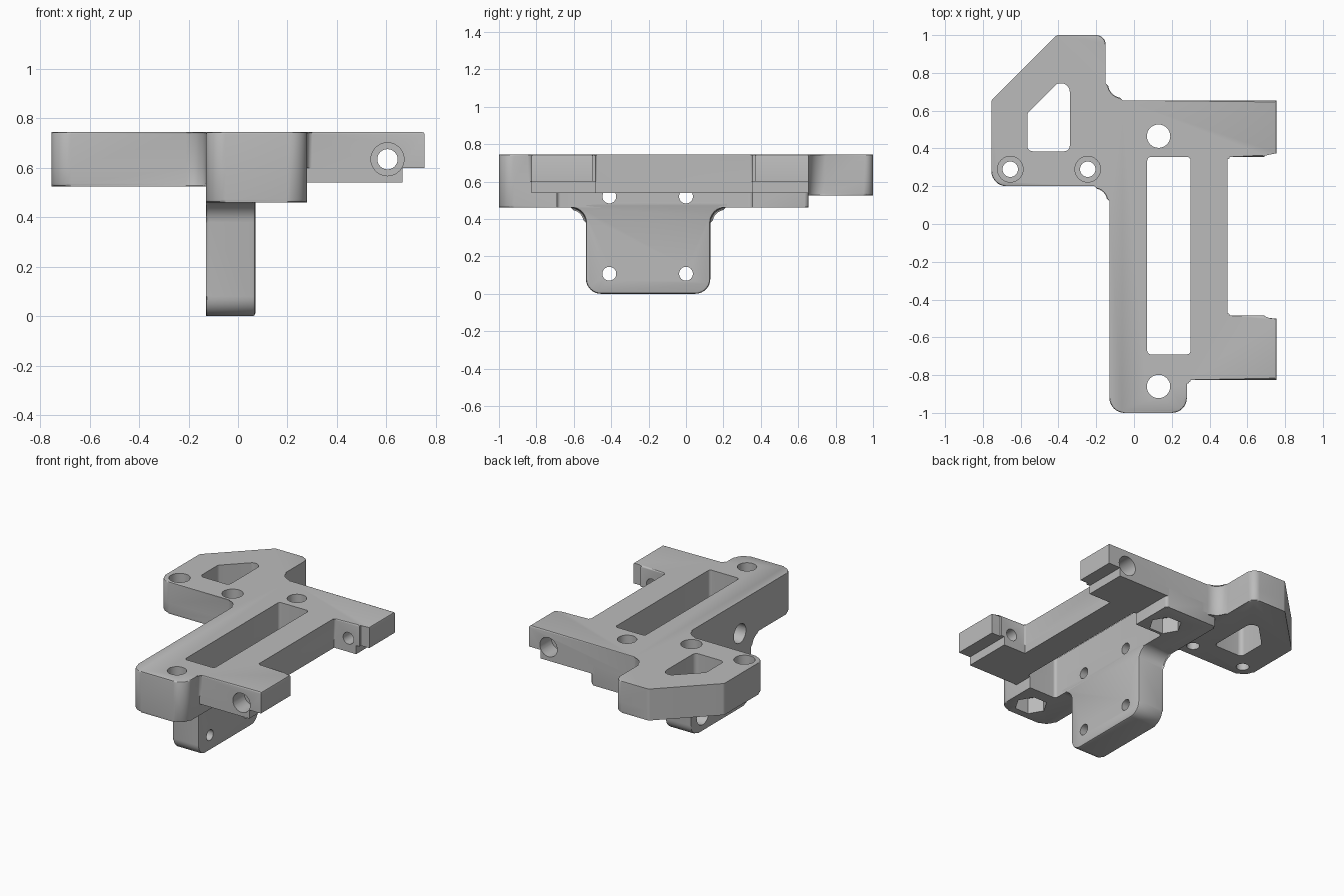
import bpy, bmesh, math
from mathutils import Vector, Matrix

cube = bpy.data.objects.get("Cube")
if cube:
    bpy.data.objects.remove(cube, do_unlink=True)

grey = bpy.data.materials.new("plain grey")
grey.use_nodes = True
grey.diffuse_color = (0.5, 0.5, 0.5, 1)
grey.node_tree.nodes["Principled BSDF"].inputs["Base Color"].default_value = (0.5, 0.5, 0.5, 1)

TOP, SPLIT, OUT = 0.745, 0.6, 0.9


def fillet(corners, steps=8):
    """Round each corner (a, b, radius) of a closed outline."""
    out = []
    n = len(corners)
    for i, c in enumerate(corners):
        p = Vector(c[:2])
        r = c[2] if len(c) > 2 else 0
        if not r:
            out.append(p)
            continue
        u = (Vector(corners[i - 1][:2]) - p).normalized()
        v = (Vector(corners[(i + 1) % n][:2]) - p).normalized()
        half = u.angle(v) / 2
        centre = p + (u + v).normalized() * (r / math.sin(half))
        start = p + u * (r / math.tan(half)) - centre
        sweep = math.pi - 2 * half
        if u.x * v.y - u.y * v.x > 0:
            sweep = -sweep
        for k in range(steps + 1):
            out.append(centre + Matrix.Rotation(sweep * k / steps, 2) @ start)
    return out


def prism(name, points, lo, hi, axis="Z", bevel_lo=0, bevel_hi=0):
    """Extrude an outline along an axis, optionally rounding the end edges."""
    place = {"Z": lambda a, b, h: (a, b, h),
             "X": lambda a, b, h: (h, a, b),
             "Y": lambda a, b, h: (b, h, a)}[axis]
    bm = bmesh.new()
    low = [bm.verts.new(place(p[0], p[1], lo)) for p in points]
    high = [bm.verts.new(place(p[0], p[1], hi)) for p in points]
    n = len(points)
    for i in range(n):
        j = (i + 1) % n
        bm.faces.new((low[i], low[j], high[j], high[i]))
    bottom = bm.faces.new(low[::-1])
    top = bm.faces.new(high)
    for face, width in ((bottom, bevel_lo), (top, bevel_hi)):
        if width:
            bmesh.ops.bevel(bm, geom=list(face.edges), offset=width, segments=2,
                            profile=0.5, affect="EDGES")
    bmesh.ops.recalc_face_normals(bm, faces=bm.faces)
    mesh = bpy.data.meshes.new(name)
    bm.to_mesh(mesh)
    bm.free()
    mesh.materials.append(grey)
    obj = bpy.data.objects.new(name, mesh)
    bpy.context.collection.objects.link(obj)
    return obj


def rod(name, a, b, radius, lo, hi, axis="Z", sides=32):
    turn = math.tau / sides
    ring = [(a + radius * math.cos(turn * k), b + radius * math.sin(turn * k)) for k in range(sides)]
    return prism(name, ring, lo, hi, axis)


# Upper plate with the full plan outline
wing_edge = [(-0.15, 0.655, 0.09), (-0.15, 1, 0.05), (-0.41, 1, 0.03),
             (-0.755, 0.655, 0.03), (-0.755, 0.2, 0.08), (-0.13, 0.2, 0.08)]
plan = wing_edge + [
    (-0.13, -1, 0.08), (0.28, -1, 0.08), (0.28, -0.825, 0.02), (0.755, -0.825),
    (0.755, -0.5), (0.69, -0.5), (0.69, -0.485), (0.495, -0.485, 0.01),
    (0.495, 0.355, 0.01), (0.69, 0.355), (0.69, 0.372), (0.755, 0.372), (0.755, 0.655)]
upper_plate = prism("upper_plate", fillet(plan), SPLIT, TOP, bevel_hi=0.009)

# Lower layers under the plate
wing_base = prism("wing_base", fillet(wing_edge + [(-0.13, 0.1), (0, 0.1), (0, 0.655)]),
                  0.525, SPLIT, bevel_lo=0.012)
main_block = prism("main_block", fillet([(-0.13, -1, 0.08), (0.28, -1, 0.08),
                                         (0.28, 0.655, 0.02), (-0.13, 0.655, 0.02)]),
                   0.46, SPLIT, bevel_lo=0.012)
arm_base = prism("arm_base", [(0.25, -0.825), (0.665, -0.825), (0.665, -0.485), (0.495, -0.485),
                              (0.495, 0.355), (0.665, 0.355), (0.665, 0.655), (0.25, 0.655)],
                 0.54, SPLIT)

# Hanging mounting plate with flared top
mount_plate = prism("mount_plate", fillet([
    (-0.535, 0, 0.08), (0.13, 0, 0.08), (0.13, 0.46, 0.08), (0.23, 0.46), (0.23, 0.5),
    (-0.635, 0.5), (-0.635, 0.46), (-0.535, 0.46, 0.08)]),
    -0.13, 0.07, "X", bevel_lo=0.012, bevel_hi=0.012)

# Slot and wing window
slot = prism("slot", fillet([(0.07, -0.69, 0.02), (0.3, -0.69, 0.02),
                             (0.3, 0.355, 0.02), (0.07, 0.355, 0.02)]), 0.3, OUT)
window = prism("window", fillet([(-0.565, 0.385, 0.03), (-0.34, 0.385, 0.03), (-0.34, 0.745, 0.045),
                                 (-0.405, 0.745, 0.03), (-0.565, 0.585, 0.03)]), 0.3, OUT)

# Vertical holes: nut pockets below, screw heads above
block_holes, wing_holes, side_holes, mount_holes = [], [], [], []
for y in (0.465, -0.86):
    block_holes += [rod("hole", 0.13, y, 0.062, 0.3, OUT),
                    rod("nut_pocket", 0.13, y, 0.105, 0.3, 0.57, sides=6)]
for x in (-0.655, -0.245):
    wing_holes += [rod("hole", x, 0.29, 0.041, 0.3, OUT),
                   rod("head_pocket", x, 0.29, 0.068, 0.65, OUT)]

# Cross holes through the arms, recessed from the outside
side_holes.append(rod("hole", 0.635, 0.605, 0.041, -1.2, 1.2, "Y"))
for lo, hi in ((-1.2, -0.7), (0.53, 1.2)):
    side_holes.append(rod("head_pocket", 0.635, 0.605, 0.067, lo, hi, "Y"))

# Four mounting holes, recessed from one side
for y in (-0.41, 0):
    for z in (0.107, 0.52):
        mount_holes += [rod("hole", y, z, 0.037, -0.3, 0.15, "X"),
                        rod("head_pocket", y, z, 0.067, -0.3, -0.04, "X")]

cuts = {upper_plate: [slot, window] + block_holes + wing_holes + side_holes,
        wing_base: [window] + wing_holes,
        main_block: [slot] + block_holes + mount_holes,
        arm_base: [slot] + side_holes,
        mount_plate: mount_holes}

for part, cutters in cuts.items():
    bpy.ops.object.select_all(action="DESELECT")
    bpy.context.view_layer.objects.active = part
    part.select_set(True)
    for cutter in cutters:
        mod = part.modifiers.new("cut", "BOOLEAN")
        mod.operation = "DIFFERENCE"
        mod.solver = "EXACT"
        mod.object = cutter
        bpy.ops.object.modifier_apply(modifier=mod.name)
    bpy.ops.object.shade_smooth_by_angle(angle=math.radians(35))

# Remove the cutters
for cutter in {c for group in cuts.values() for c in group}:
    bpy.data.objects.remove(cutter, do_unlink=True)
